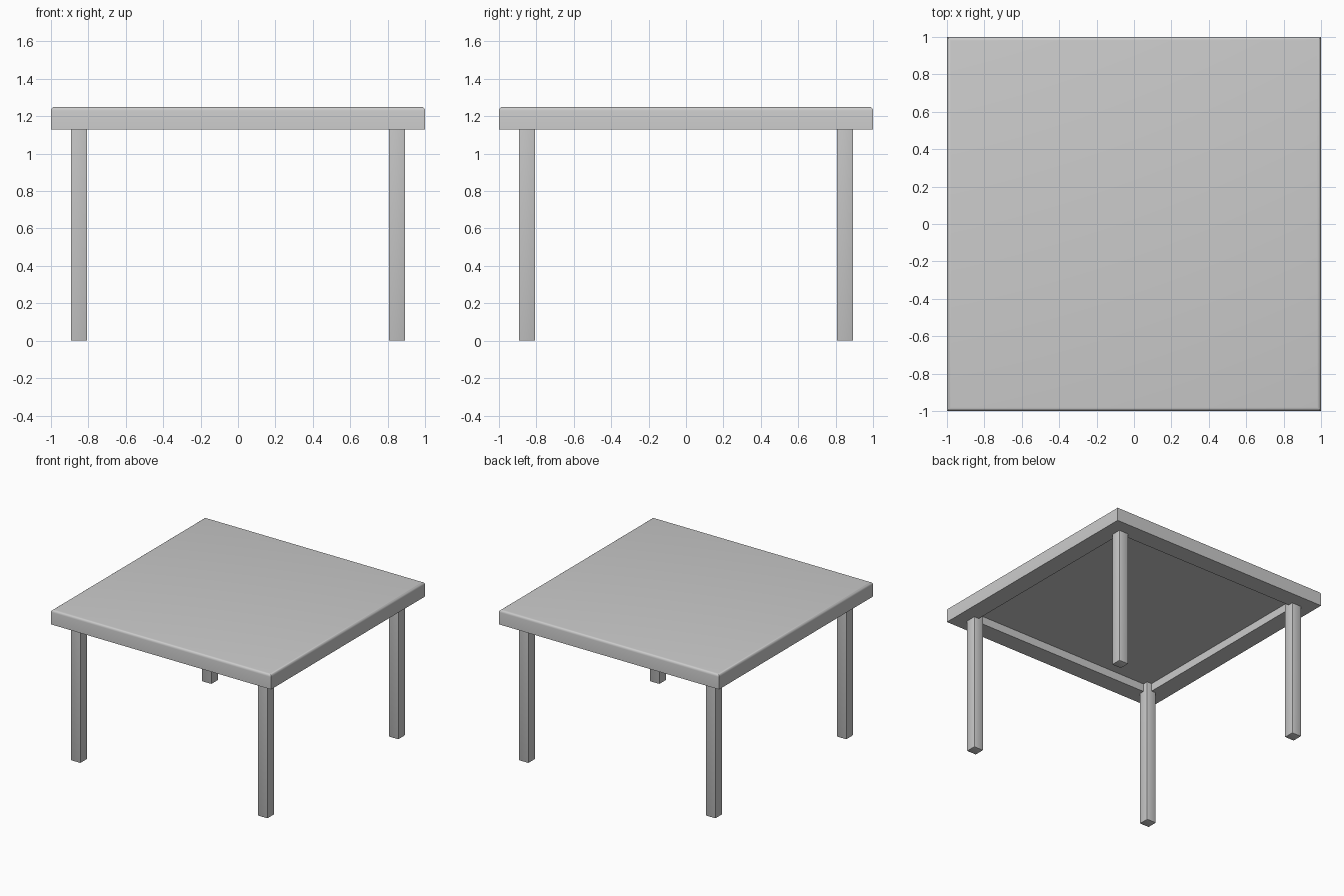
import bpy, bmesh

if "Cube" in bpy.data.objects:
    bpy.data.objects.remove(bpy.data.objects["Cube"])

BOTTOM, TOP = 1.13, 1.25      # table top underside and upper face
RECESS, DEPTH = 0.85, 0.065   # half width and depth of the underside recess
LEG, LEG_POS = 0.086, 0.85    # leg thickness and distance from centre


def box(bm, x, y, z0, z1, sx, sy):
    """Add a box to bm and return its vertices."""
    verts = bmesh.ops.create_cube(bm, size=1)["verts"]
    for v in verts:
        v.co.x = x + v.co.x * sx
        v.co.y = y + v.co.y * sy
        v.co.z = z0 if v.co.z < 0 else z1
    return verts


def finish(bm, name):
    bmesh.ops.recalc_face_normals(bm, faces=bm.faces[:])
    mesh = bpy.data.meshes.new(name)
    bm.to_mesh(mesh)
    bm.free()
    ob = bpy.data.objects.new(name, mesh)
    bpy.context.collection.objects.link(ob)
    bpy.ops.object.select_all(action='DESELECT')
    ob.select_set(True)
    bpy.context.view_layer.objects.active = ob
    bpy.ops.object.shade_smooth_by_angle()
    return ob


# Table top: slab with a recessed underside and rounded upper edges
bm = bmesh.new()
box(bm, 0, 0, BOTTOM, TOP, 2, 2)
bm.normal_update()
under = [f for f in bm.faces if f.normal.z < -0.9]
bmesh.ops.inset_region(bm, faces=under, thickness=1 - RECESS, use_even_offset=True)
floor = bmesh.ops.extrude_face_region(bm, geom=under)
bmesh.ops.delete(bm, geom=under, context='FACES_ONLY')
bmesh.ops.translate(bm, vec=(0, 0, DEPTH),
                    verts=[g for g in floor["geom"] if isinstance(g, bmesh.types.BMVert)])
rim = [e for e in bm.edges if all(v.co.z > TOP - 0.001 for v in e.verts)]
bmesh.ops.bevel(bm, geom=rim, offset=0.02, segments=4, profile=0.5, affect='EDGES')
finish(bm, "table_top")

# Four square legs reaching up into the recess, edges slightly softened
for side_y, y in (("front", -LEG_POS), ("back", LEG_POS)):
    for side_x, x in (("left", -LEG_POS), ("right", LEG_POS)):
        bm = bmesh.new()
        box(bm, x, y, 0, BOTTOM + DEPTH, LEG, LEG)
        soft = [e for e in bm.edges if any(v.co.z < 0.001 for v in e.verts)]
        bmesh.ops.bevel(bm, geom=soft, offset=0.004, segments=2, profile=0.5, affect='EDGES')
        finish(bm, f"{side_y}_{side_x}_leg")
